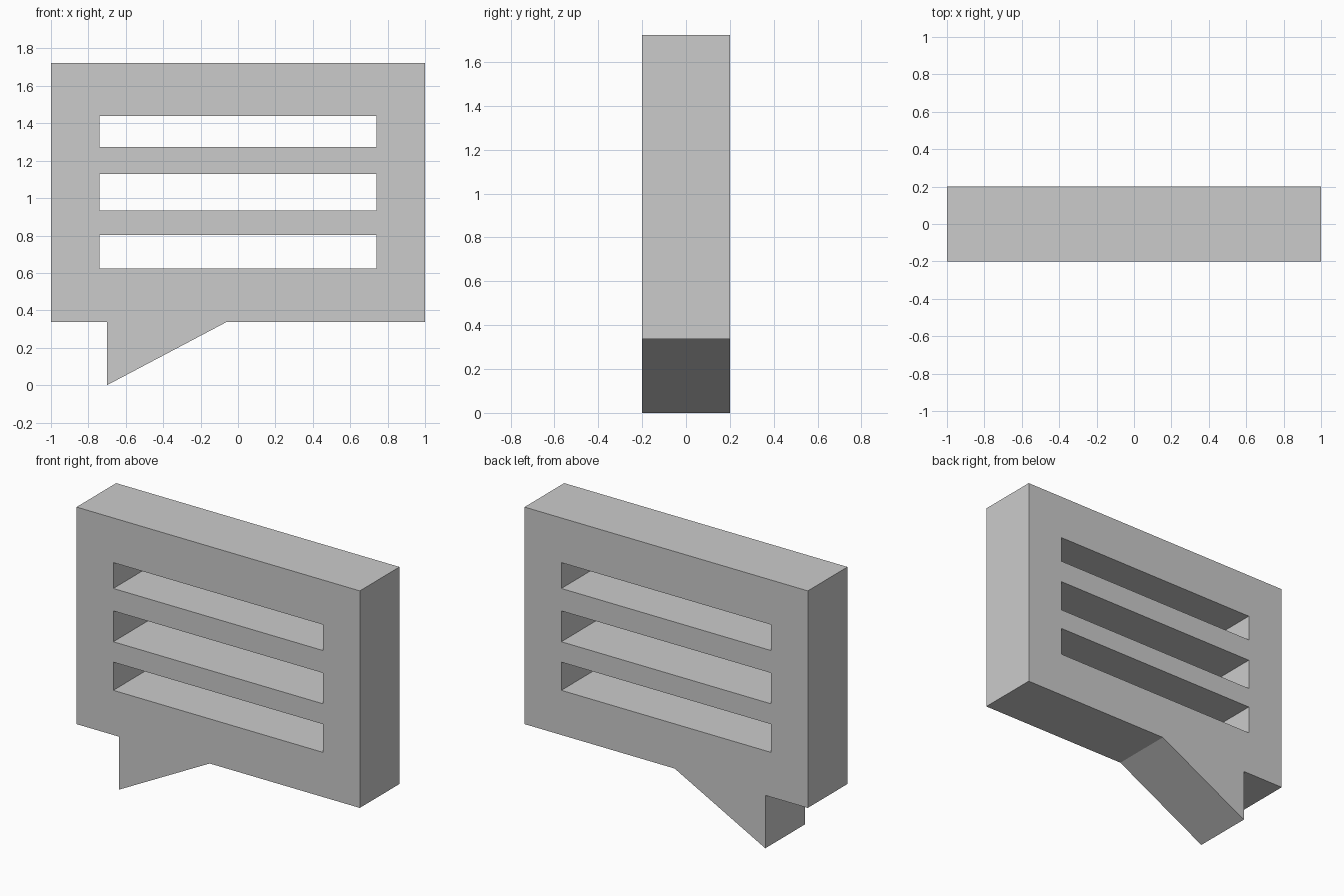
import bpy
from math import pi

cube = bpy.data.objects.get("Cube")
if cube:
    bpy.data.objects.remove(cube, do_unlink=True)

HALF_DEPTH = 0.2
BOTTOM, TOP = 0.338, 1.723
SLOT_HALF_WIDTH = 0.74
SLOTS = [(0.623, 0.803), (0.933, 1.13), (1.273, 1.438)]

grey = bpy.data.materials.new("plain grey")
grey.use_nodes = True
colour = (0.6, 0.6, 0.6, 1)
grey.diffuse_color = colour
grey.node_tree.nodes["Principled BSDF"].inputs["Base Color"].default_value = colour


def add_outline(curve, points):
    spline = curve.splines.new("POLY")
    spline.points.add(len(points) - 1)
    for point, (x, z) in zip(spline.points, points):
        point.co = (x, z, 0, 1)
    spline.use_cyclic_u = True


# Bubble outline with its pointed tail
profile = bpy.data.curves.new("bubble_profile", "CURVE")
profile.dimensions = "2D"
profile.fill_mode = "BOTH"
profile.extrude = HALF_DEPTH
add_outline(profile, [(-1, TOP), (-1, BOTTOM), (-0.7, BOTTOM), (-0.7, 0),
                      (-0.06, BOTTOM), (1, BOTTOM), (1, TOP)])

# Three slots through the panel
w = SLOT_HALF_WIDTH
for low, high in SLOTS:
    add_outline(profile, [(-w, low), (w, low), (w, high), (-w, high)])

# Turn the extruded profile into an upright mesh
helper = bpy.data.objects.new("profile_helper", profile)
bpy.context.collection.objects.link(helper)
bpy.context.view_layer.update()
graph = bpy.context.evaluated_depsgraph_get()
mesh = bpy.data.meshes.new_from_object(helper.evaluated_get(graph))
bpy.data.objects.remove(helper, do_unlink=True)

bubble = bpy.data.objects.new("speech_bubble", mesh)
bpy.context.collection.objects.link(bubble)
bubble.rotation_euler.x = pi / 2
mesh.materials.clear()
mesh.materials.append(grey)
for face in mesh.polygons:
    face.use_smooth = False
